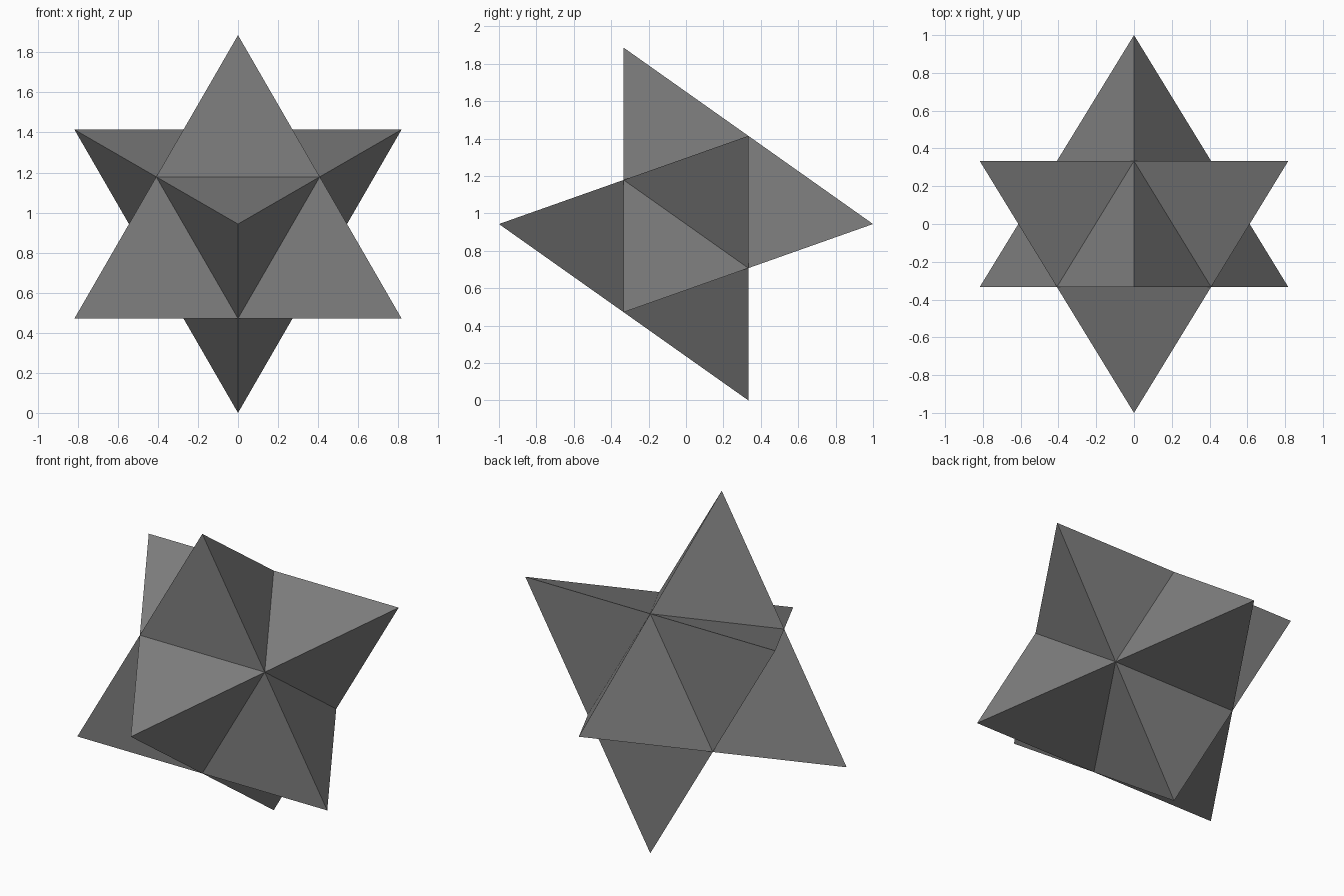
import bpy, bmesh
from math import sin, cos, pi, sqrt
from itertools import combinations
from mathutils import Vector

if "Cube" in bpy.data.objects:
    bpy.data.objects.remove(bpy.data.objects["Cube"])

CENTRE_Z = 2 * sqrt(2) / 3      # star tips lie on a unit sphere around this height
RING = 2 * sqrt(2) / 3          # radius of the tetrahedron's base triangle

# Corners of one of the two interlocking tetrahedra, its apex pointing to the back
corners = [Vector((0, 1, 0))]
for i in range(3):
    a = pi / 2 + i * 2 * pi / 3
    corners.append(Vector((RING * cos(a), -1 / 3, RING * sin(a))))

# Core octahedron: hull of the tetrahedron's edge midpoints
bm = bmesh.new()
for p, q in combinations(corners, 2):
    bm.verts.new((p + q) / 2)
bmesh.ops.convex_hull(bm, input=bm.verts[:])
bmesh.ops.recalc_face_normals(bm, faces=bm.faces[:])
for f in bm.faces:
    f.normal_update()

# Raise a pyramid point on each of the eight faces
bmesh.ops.poke(bm, faces=bm.faces[:], offset=2 / 3)
bmesh.ops.recalc_face_normals(bm, faces=bm.faces[:])
bmesh.ops.translate(bm, verts=bm.verts[:], vec=(0, 0, CENTRE_Z))

mesh = bpy.data.meshes.new("eight_pointed_star")
bm.to_mesh(mesh)
bm.free()
star = bpy.data.objects.new("eight_pointed_star", mesh)
bpy.context.collection.objects.link(star)

# Dark grey surface
grey = bpy.data.materials.new("dark_grey")
grey.diffuse_color = (0.216, 0.216, 0.216, 1)
grey.use_nodes = True
grey.node_tree.nodes["Principled BSDF"].inputs["Base Color"].default_value = grey.diffuse_color
mesh.materials.append(grey)
